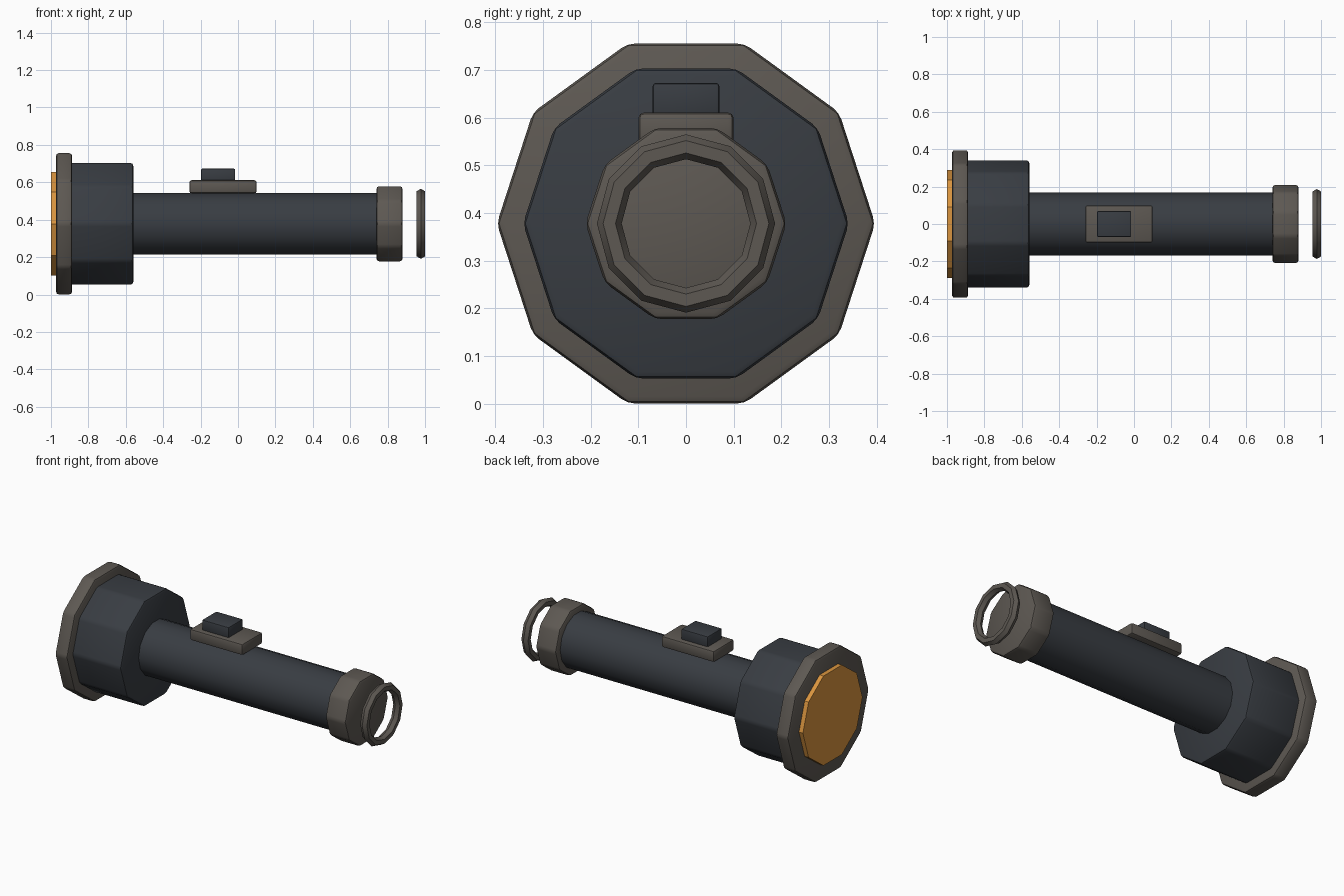
import bpy, bmesh
from math import pi, radians
from mathutils import Matrix

if "Cube" in bpy.data.objects:
    bpy.data.objects.remove(bpy.data.objects["Cube"])

AXIS = 0.378  # height of the torch's centre line


def material(name, rgb):
    m = bpy.data.materials.new(name)
    m.diffuse_color = (*rgb, 1)
    m.use_nodes = True
    m.node_tree.nodes["Principled BSDF"].inputs["Base Color"].default_value = m.diffuse_color
    return m


DARK = material("dark_slate", (0.040, 0.046, 0.055))
TRIM = material("warm_grey", (0.110, 0.098, 0.085))
AMBER = material("amber", (0.70, 0.30, 0.05))


def shade(ob, mat):
    ob.data.materials.append(mat)
    bpy.ops.object.select_all(action='DESELECT')
    ob.select_set(True)
    bpy.context.view_layer.objects.active = ob
    bpy.ops.object.shade_smooth_by_angle(angle=radians(30))


def finish(name, bm, mat, bevel):
    if bevel:
        edges = [e for e in bm.edges if e.calc_face_angle(0) > radians(30)]
        bmesh.ops.bevel(bm, geom=edges, offset=bevel, offset_type='OFFSET',
                        segments=2, profile=0.5, affect='EDGES', clamp_overlap=True)
    me = bpy.data.meshes.new(name)
    bm.to_mesh(me)
    bm.free()
    ob = bpy.data.objects.new(name, me)
    bpy.context.collection.objects.link(ob)
    shade(ob, mat)


def drum(name, x0, x1, r, mat, sides=10, bevel=0.0):
    """Prism along x with a corner pointing to +y."""
    bm = bmesh.new()
    place = Matrix.Translation(((x0 + x1) / 2, 0, AXIS)) @ Matrix.Rotation(pi / 2, 4, 'Y')
    bmesh.ops.create_cone(bm, cap_ends=True, segments=sides, radius1=r, radius2=r,
                          depth=x1 - x0, matrix=place)
    finish(name, bm, mat, bevel)


def box(name, x0, x1, half_y, z0, z1, mat, bevel):
    bm = bmesh.new()
    place = (Matrix.Translation(((x0 + x1) / 2, 0, (z0 + z1) / 2))
             @ Matrix.Diagonal((x1 - x0, 2 * half_y, z1 - z0, 1)))
    bmesh.ops.create_cube(bm, size=1, matrix=place)
    finish(name, bm, mat, bevel)


# Head and lens
drum("lens", -1.0, -0.95, 0.29, AMBER)
drum("bezel", -0.973, -0.887, 0.397, TRIM, bevel=0.015)
drum("head", -0.90, -0.56, 0.342, DARK, bevel=0.015)

# Handle and tail cap
drum("handle", -0.58, 0.76, 0.168, DARK, sides=14)
drum("tail_cap", 0.74, 0.88, 0.211, TRIM, bevel=0.015)

# Switch
box("switch_plate", -0.26, 0.10, 0.10, 0.541, 0.611, TRIM, 0.012)
box("switch_button", -0.197, -0.015, 0.07, 0.60, 0.673, DARK, 0.007)

# Hanging ring behind the tail
bpy.ops.mesh.primitive_torus_add(major_segments=12, minor_segments=6,
                                 major_radius=0.161, minor_radius=0.026,
                                 location=(0.9775, 0, AXIS), rotation=(0, pi / 2, 0))
ring = bpy.context.object
ring.name = "tail_ring"
shade(ring, TRIM)
